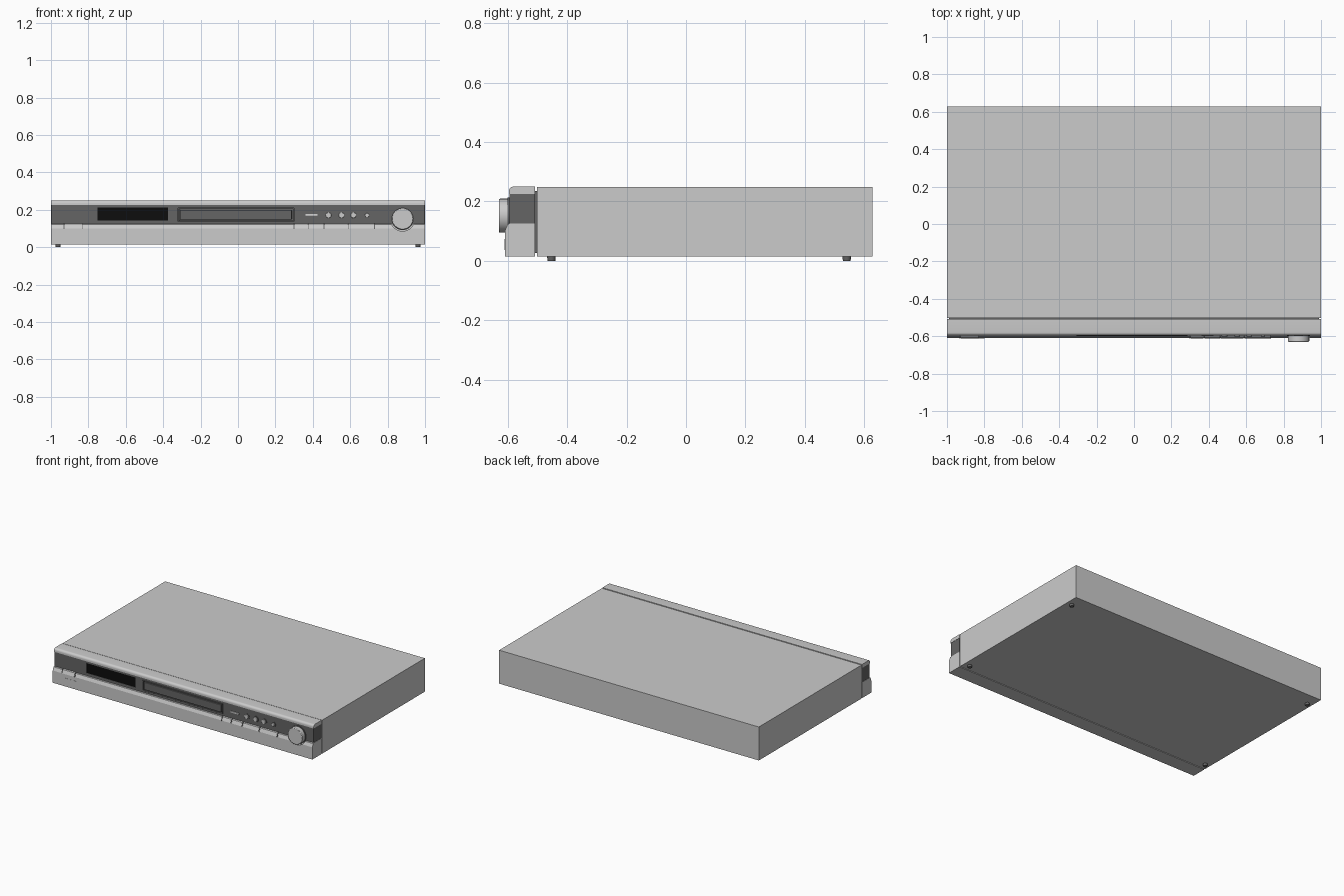
import bpy, bmesh, math
from mathutils import Matrix

if "Cube" in bpy.data.objects:
    bpy.data.objects.remove(bpy.data.objects["Cube"])


def material(name, v):
    m = bpy.data.materials.new(name)
    m.diffuse_color = (v, v, v, 1)
    m.use_nodes = True
    m.node_tree.nodes["Principled BSDF"].inputs["Base Color"].default_value = m.diffuse_color
    return m


DARK = material("dark_grey", 0.13)
BLACK = material("black", 0.004)


def finish(name, bm, mat=None, bevel=0, smooth=False):
    bmesh.ops.recalc_face_normals(bm, faces=bm.faces)
    me = bpy.data.meshes.new(name)
    bm.to_mesh(me)
    bm.free()
    ob = bpy.data.objects.new(name, me)
    bpy.context.collection.objects.link(ob)
    if mat:
        me.materials.append(mat)
    if bevel:
        b = ob.modifiers.new("bevel", 'BEVEL')
        b.width, b.segments = bevel, 2
        b.limit_method = 'ANGLE'
    if smooth:
        bpy.ops.object.select_all(action='DESELECT')
        ob.select_set(True)
        bpy.context.view_layer.objects.active = ob
        bpy.ops.object.shade_smooth_by_angle(angle=math.radians(35))
    return ob


def box(name, x, y, z, mat=None, bevel=0):
    bm = bmesh.new()
    bmesh.ops.create_cube(bm, size=1)
    for v in bm.verts:
        v.co = [lo + (c + 0.5) * (hi - lo) for c, (lo, hi) in zip(v.co, (x, y, z))]
    return finish(name, bm, mat, bevel)


def extrude_x(name, profile, x0, x1, mat=None, smooth=False):
    bm = bmesh.new()
    f = bm.faces.new([bm.verts.new((x0, y, z)) for y, z in profile])
    r = bmesh.ops.extrude_face_region(bm, geom=[f])
    for v in r["geom"]:
        if isinstance(v, bmesh.types.BMVert):
            v.co.x = x1
    return finish(name, bm, mat, 0, smooth)


def cylinder(name, x, z, y0, y1, r, mat=None, bevel=0, n=48):
    bm = bmesh.new()
    bmesh.ops.create_cone(bm, cap_ends=True, segments=n, radius1=r, radius2=r, depth=y1 - y0,
                          matrix=Matrix.Translation((x, (y0 + y1) / 2, z)) @ Matrix.Rotation(math.pi / 2, 4, 'X'))
    return finish(name, bm, mat, bevel, True)


def cut(ob, cutter):
    cutter.hide_render = True
    cutter.hide_viewport = True
    m = ob.modifiers.new("cut", 'BOOLEAN')
    m.operation, m.object, m.solver = 'DIFFERENCE', cutter, 'EXACT'


# Main case and the recessed joint behind the fascia
box("case", (-1, 1), (-0.502, 0.627), (0.015, 0.248))
box("case_joint", (-0.99, 0.99), (-0.512, -0.498), (0.027, 0.235), DARK)

# Top rail with rounded front edge
arc = [(-0.580 - 0.016 * math.sin(a), 0.234 + 0.016 * math.cos(a))
       for a in (i * math.pi / 12 for i in range(7))]
extrude_x("top_rail", [(-0.508, 0.225), (-0.508, 0.25)] + arc + [(-0.596, 0.225)], -1, 1, smooth=True)

# Dark fascia band with openings for tray and display
band = box("fascia_band", (-0.998, 0.998), (-0.594, -0.508), (0.12, 0.226), DARK)
cut(band, box("tray_cutter", (-0.32, 0.30), (-0.62, -0.582), (0.137, 0.210)))
cut(band, box("display_cutter", (-0.75, -0.375), (-0.62, -0.588), (0.144, 0.212)))
box("display_window", (-0.75, -0.375), (-0.592, -0.58), (0.144, 0.212), BLACK)

# Lower fascia with sloped top edge and round knob recess
lower = extrude_x("lower_fascia", [(-0.508, 0.015), (-0.61, 0.015), (-0.61, 0.10),
                                   (-0.601, 0.122), (-0.596, 0.125), (-0.508, 0.125)], -1, 1)
cut(lower, cylinder("knob_cutter", 0.88, 0.152, -0.65, -0.594, 0.066))

# Disc tray: surround frame, drawer and raised rim
for n, z0, z1 in (("bottom", 0.139, 0.144), ("top", 0.203, 0.208)):
    box("tray_frame_" + n, (-0.318, 0.298), (-0.597, -0.58), (z0, z1), DARK)
for n, x0 in (("left", -0.318), ("right", 0.293)):
    box("tray_frame_" + n, (x0, x0 + 0.005), (-0.597, -0.58), (0.139, 0.208), DARK)
box("tray_door", (-0.308, 0.288), (-0.599, -0.578), (0.148, 0.199), DARK, 0.004)

# Volume knob
cylinder("knob_base", 0.88, 0.152, -0.600, -0.59, 0.061, DARK)
cylinder("knob", 0.88, 0.152, -0.63, -0.59, 0.057, None, 0.004, 64)

# Round buttons with collars, and the flat open button
for i, (x, r) in enumerate(((0.484, 0.018), (0.553, 0.018), (0.617, 0.018), (0.69, 0.014))):
    cylinder(f"button_collar_{i}", x, 0.171, -0.597, -0.59, r + 0.003, DARK, 0, 32)
    cylinder(f"round_button_{i}", x, 0.171, -0.602, -0.59, r - 0.003, None, 0.002, 32)
box("open_button", (0.36, 0.426), (-0.600, -0.59), (0.167, 0.178), None, 0.002)

# Sloped keys on the lower fascia, separated by dark slits
key = [(-0.59, 0.098), (-0.612, 0.098), (-0.612, 0.1005), (-0.603, 0.124), (-0.597, 0.127), (-0.59, 0.127)]
slit = [(y - 0.0005, z) for y, z in key]
for a, b in ((-0.93, -0.83), (0.30, 0.375), (0.375, 0.46), (0.46, 0.59), (0.59, 0.73)):
    extrude_x("sloped_key", key, a + 0.004, b - 0.004)
for x in (-0.93, -0.83, 0.30, 0.375, 0.46, 0.59, 0.73):
    extrude_x("key_slit", slit, x - 0.002, x + 0.002, DARK)

# Blank badge plate
box("blank_plate", (-0.92, -0.80), (-0.611, -0.605), (0.037, 0.073))

# Feet
for sx in (-1, 1):
    for y in (-0.453, 0.541):
        bm = bmesh.new()
        bmesh.ops.create_cone(bm, cap_ends=True, segments=24, radius1=0.013, radius2=0.015, depth=0.02,
                              matrix=Matrix.Translation((sx * 0.962, y, 0.01)))
        finish("foot", bm, DARK, 0, True)
